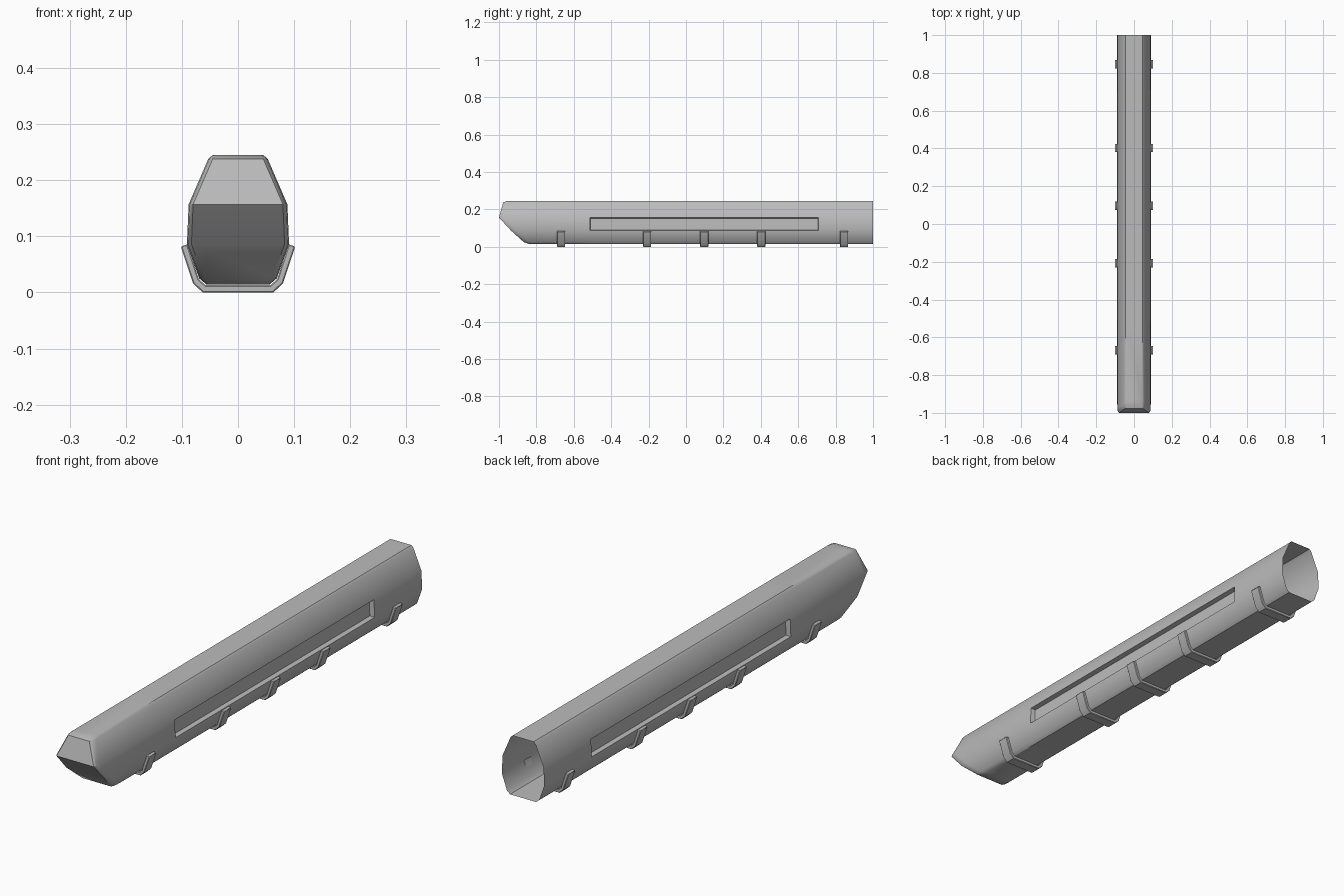
import bpy, bmesh, math

cube = bpy.data.objects.get("Cube")
if cube:
    bpy.data.objects.remove(cube, do_unlink=True)

grey = bpy.data.materials.new("plain_grey")
grey.use_nodes = True
colour = (0.5, 0.5, 0.5, 1)
grey.diffuse_color = colour
grey.node_tree.nodes["Principled BSDF"].inputs["Base Color"].default_value = colour


def finish(bm, name, angle):
    bmesh.ops.recalc_face_normals(bm, faces=bm.faces)
    mesh = bpy.data.meshes.new(name)
    bm.to_mesh(mesh)
    bm.free()
    mesh.materials.append(grey)
    obj = bpy.data.objects.new(name, mesh)
    bpy.context.collection.objects.link(obj)
    bpy.ops.object.select_all(action="DESELECT")
    obj.select_set(True)
    bpy.context.view_layer.objects.active = obj
    bpy.ops.object.shade_smooth_by_angle(angle=math.radians(angle))
    return obj


def ring(bm, half):
    """Closed ring from a half outline running bottom to top, mirrored in x."""
    right = [bm.verts.new(p) for p in half]
    left = [bm.verts.new((-x, y, z)) for x, y, z in reversed(half)]
    return right + left


def bridge(bm, a, b):
    n = len(a)
    return [bm.faces.new((a[i], a[(i + 1) % n], b[(i + 1) % n], b[i])) for i in range(n)]


# Hull half section: x, z and the y where the nose reaches that height
section = [(0.056, 0.014, -0.835), (0.069, 0.025, -0.867), (0.091, 0.086, -0.935),
           (0.088, 0.157, -1.0), (0.053, 0.238, -0.977), (0.045, 0.245, -0.955)]
bm = bmesh.new()

# Rounded nose rim, then the long straight shell, open at the back
rims = [(0.008, 0), (0.002, 0.01), (0, 0.03)]
rings = [ring(bm, [(x - dx, y + dy, z) for x, z, y in section]) for dx, dy in rims]
rings += [ring(bm, [(x, y, z) for x, z, _ in section]) for y in (-0.515, 0.71, 1.0)]
bands = [bridge(bm, a, b) for a, b in zip(rings, rings[1:])]

# Nose face: strips between mirrored points
nose = rings[0]
for i in range(len(section) - 1):
    bm.faces.new((nose[i], nose[i + 1], nose[-2 - i], nose[-1 - i]))
bmesh.ops.recalc_face_normals(bm, faces=bm.faces)

# Long recessed panel on each side
panels = [f for f in bands[3] if abs(f.calc_center_median().x) > 0.085]
bmesh.ops.inset_individual(bm, faces=panels, thickness=0.002, depth=0)
bmesh.ops.inset_individual(bm, faces=panels, thickness=0.005, depth=-0.018)
finish(bm, "hull", 35)

# U-shaped straps under the hull
outer = [(0.063, 0.0), (0.08, 0.016), (0.102, 0.082)]
inner = [(0.058, 0.013), (0.070, 0.024), (0.090, 0.086)]
outline = [(-x, z) for x, z in reversed(outer)] + outer
outline += inner[::-1] + [(-x, z) for x, z in inner]
half_width = 0.022
for number, y in enumerate((-0.668, -0.208, 0.097, 0.402, 0.845), 1):
    bm = bmesh.new()
    front = [bm.verts.new((x, y - half_width, z)) for x, z in outline]
    back = [bm.verts.new((x, y + half_width, z)) for x, z in outline]
    bridge(bm, front, back)
    n = len(outline)
    for i in range(n // 2 - 1):
        for side in (front, back):
            bm.faces.new((side[i], side[i + 1], side[n - 2 - i], side[n - 1 - i]))
    strap = finish(bm, f"strap_{number}", 35)
    bevel = strap.modifiers.new("soft_edges", "BEVEL")
    bevel.width = 0.002
    bevel.segments = 1
    bevel.limit_method = "ANGLE"
    bevel.angle_limit = math.radians(50)
